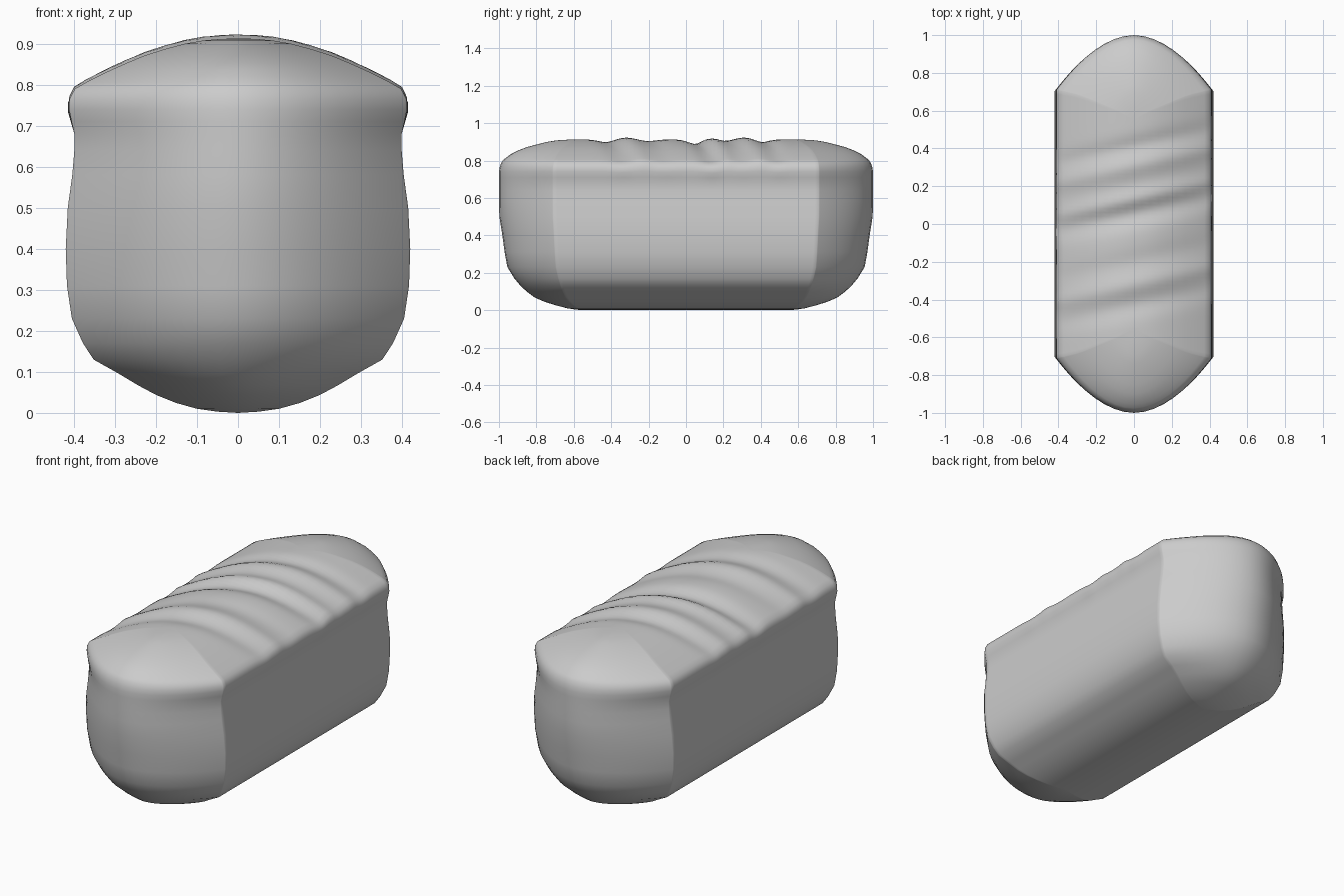
import bpy, bmesh, math

if "Cube" in bpy.data.objects:
    bpy.data.objects.remove(bpy.data.objects["Cube"])

# one flat colour
crust = bpy.data.materials.new("plain_crust")
crust.diffuse_color = (0.6, 0.6, 0.6, 1)
crust.use_nodes = True
crust.node_tree.nodes["Principled BSDF"].inputs["Base Color"].default_value = crust.diffuse_color

SPINE = 0.55
# profile from base to crown: height, half width, half length
profile = [(0, 0, .55), (.003, .05, .59), (.010, .10, .635), (.024, .15, .69), (.044, .20, .755),
           (.068, .245, .81), (.098, .295, .85), (.13, .352, .885), (.17, .378, .918),
           (.23, .405, .955), (.31, .417, .97), (.40, .42, .982), (.50, .415, .998), (.58, .404, 1),
           (.64, .399, 1), (.68, .399, 1), (.71, .406, 1), (.74, .412, 1), (.765, .411, .996),
           (.79, .398, .987), (.805, .372, .975), (.820, .343, .955), (.835, .312, .935),
           (.853, .272, .90), (.872, .226, .85), (.888, .175, .79), (.900, .13, .74),
           (.908, .085, .69), (.912, .04, .62), (.913, 0, .55)]

# plan outline: straight sides, parabolic ends (x is a fraction of the half width)
half = [(1.0, -0.71 + 1.42 * i / 70) for i in range(71)]
half += [(x, 0.71 + 0.29 * (1 - abs(x) ** 1.9))
         for x in (math.cos(math.pi * i / 24) for i in range(1, 24))]
outline = half + [(-x, -y) for x, y in half]

# diagonal slashes and ridges across the crown: position, height, width
waves = [(-.43, -.015, .06), (-.32, .010, .05), (-.20, -.009, .06), (.05, -.025, .06),
         (.13, .009, .04), (.21, -.008, .05), (.31, .010, .045), (.41, -.015, .05)]


def ripple(x, y):
    v = y - 0.22 * x
    calm = 1 - 0.45 * min(1, abs(x) / .4) ** 2
    return calm * sum(d * math.exp(-((v - c) / w) ** 2) for c, d, w in waves)


bm = bmesh.new()
rings = []
for z, hx, hy in profile:
    fade = min(1, max(0, (z - .69) / .11))
    ring = []
    for X, Y in outline:
        core = max(-SPINE, min(SPINE, Y))
        x = X * hx
        y = core + (Y - core) / (1 - SPINE) * (hy - SPINE)
        r = ripple(x, y) * fade
        x += math.copysign(0.4 * r * min(1, abs(x) / .4) ** 2, x)
        ring.append(bm.verts.new((x, y, z + r)))
    rings.append(ring)
n = len(outline)
for a, b in zip(rings, rings[1:]):
    for i in range(n):
        j = (i + 1) % n
        bm.faces.new((a[i], a[j], b[j], b[i]))

# close the base and crown along the central seam
bmesh.ops.remove_doubles(bm, verts=bm.verts, dist=0.0005)
bmesh.ops.recalc_face_normals(bm, faces=bm.faces)
for f in bm.faces:
    f.smooth = True

mesh = bpy.data.meshes.new("bread_loaf")
bm.to_mesh(mesh)
bm.free()
mesh.materials.append(crust)
loaf = bpy.data.objects.new("bread_loaf", mesh)
bpy.context.collection.objects.link(loaf)
